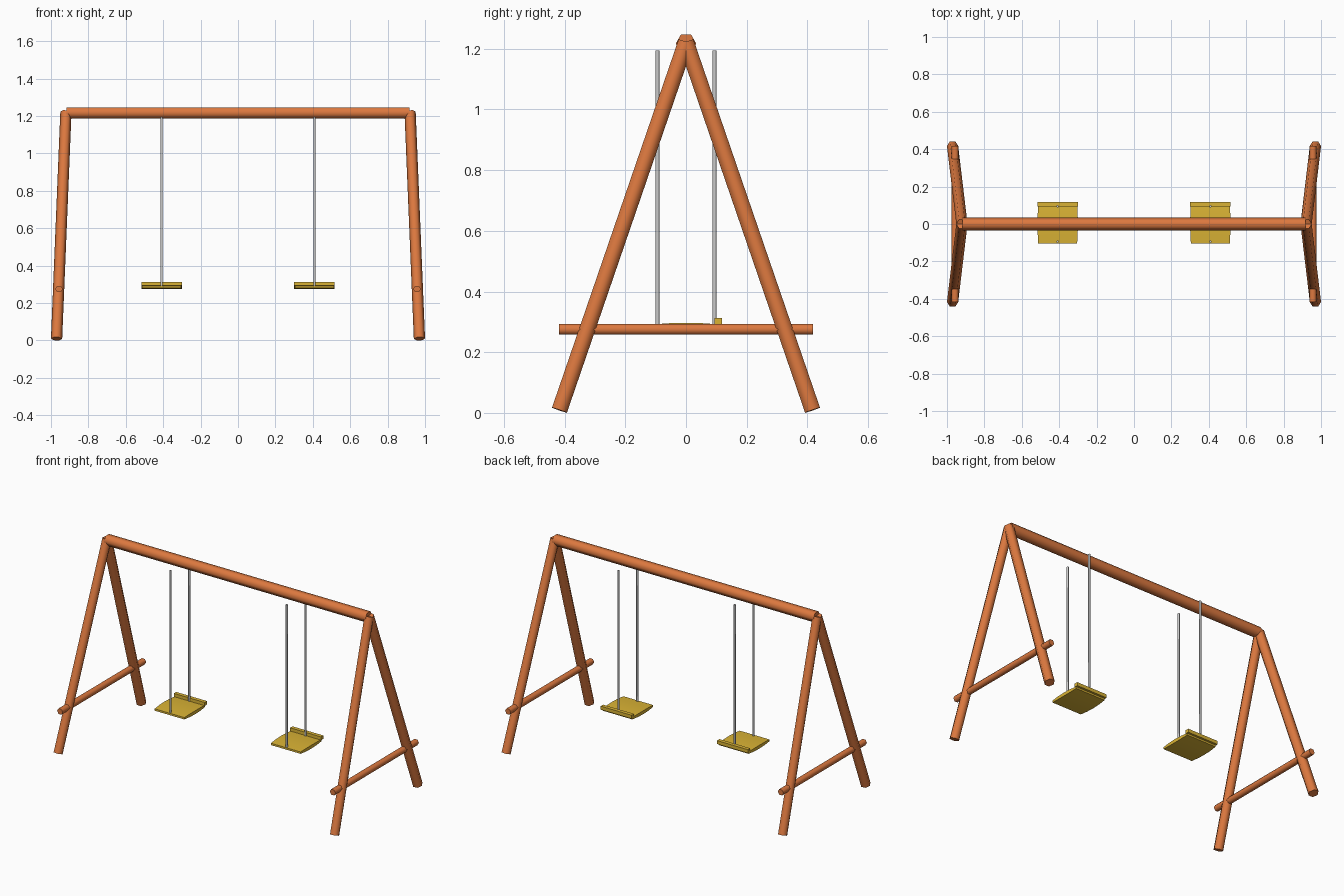
import bpy, bmesh, math
from mathutils import Vector, Matrix

if "Cube" in bpy.data.objects:
    bpy.data.objects.remove(bpy.data.objects["Cube"])


def material(name, rgb):
    m = bpy.data.materials.new(name)
    m.diffuse_color = (*rgb, 1)
    m.use_nodes = True
    m.node_tree.nodes["Principled BSDF"].inputs["Base Color"].default_value = m.diffuse_color
    return m


ORANGE = material("orange_paint", (0.72, 0.19, 0.05))
YELLOW = material("yellow_paint", (0.70, 0.45, 0.035))


def finish(name, bm, mat, angle):
    bmesh.ops.recalc_face_normals(bm, faces=bm.faces)
    me = bpy.data.meshes.new(name)
    bm.to_mesh(me)
    bm.free()
    ob = bpy.data.objects.new(name, me)
    bpy.context.collection.objects.link(ob)
    if mat:
        me.materials.append(mat)
    bpy.ops.object.select_all(action='DESELECT')
    ob.select_set(True)
    bpy.context.view_layer.objects.active = ob
    bpy.ops.object.shade_smooth_by_angle(angle=math.radians(angle))
    return ob


def pole(name, a, b, r, corner, mat=None, sides=6):
    """Prism from a to b with one corner pointing along 'corner'."""
    a, b = Vector(a), Vector(b)
    w = (b - a).normalized()
    u = Vector(corner)
    u = (u - w * u.dot(w)).normalized()
    v = w.cross(u)
    rot = Matrix((u, v, w)).transposed()
    bm = bmesh.new()
    ring = [rot @ Vector((r * math.cos(t), r * math.sin(t), 0))
            for t in (2 * math.pi * i / sides for i in range(sides))]
    lo = [bm.verts.new(a + p) for p in ring]
    hi = [bm.verts.new(b + p) for p in ring]
    bm.faces.new(lo)
    bm.faces.new(hi)
    for i in range(sides):
        j = (i + 1) % sides
        bm.faces.new((lo[i], lo[j], hi[j], hi[i]))
    return finish(name, bm, mat, 65)


def seat(name, cx):
    """Thin slab, slightly domed above and below."""
    bm = bmesh.new()
    bmesh.ops.create_cube(bm, size=1)
    bmesh.ops.subdivide_edges(bm, edges=bm.edges, cuts=3, use_grid_fill=True)
    for v in bm.verts:
        x, y, z = v.co * 2
        half = 0.011 - 0.005 * y * y
        v.co = (cx + x * (0.108 - 0.004 * y * y), y * 0.104, 0.286 + z * half)
    finish(name, bm, YELLOW, 40)


def seat_bar(name, cx):
    bm = bmesh.new()
    bmesh.ops.create_cube(bm, size=1)
    bmesh.ops.scale(bm, vec=(0.216, 0.024, 0.022), verts=bm.verts)
    bmesh.ops.translate(bm, vec=(cx, 0.106, 0.302), verts=bm.verts)
    finish(name, bm, YELLOW, 30)


# top beam
pole("top_beam", (-0.917, 0, 1.217), (0.917, 0, 1.217), 0.034, (0, 1, 0), ORANGE)

for sx, side in ((-1, "left"), (1, "right")):
    # A-frame legs and cross bar
    for sy, end in ((-1, "front"), (1, "back")):
        pole(f"{side}_{end}_leg", (sx * 0.97, sy * 0.417, 0.009),
             (sx * 0.92, 0, 1.222), 0.030, (1, 0, 0), ORANGE)
    pole(f"{side}_cross_bar", (sx * 0.957, -0.418, 0.275),
         (sx * 0.957, 0.418, 0.275), 0.020, (1, 0, 0), ORANGE)
    # swing
    cx = sx * 0.408
    seat(f"{side}_seat", cx)
    seat_bar(f"{side}_seat_bar", cx)
    for sy, end in ((-1, "front"), (1, "back")):
        pole(f"{side}_{end}_rope", (cx, sy * 0.094, 0.285),
             (cx, sy * 0.094, 1.195), 0.0065, (0, 1, 0))
